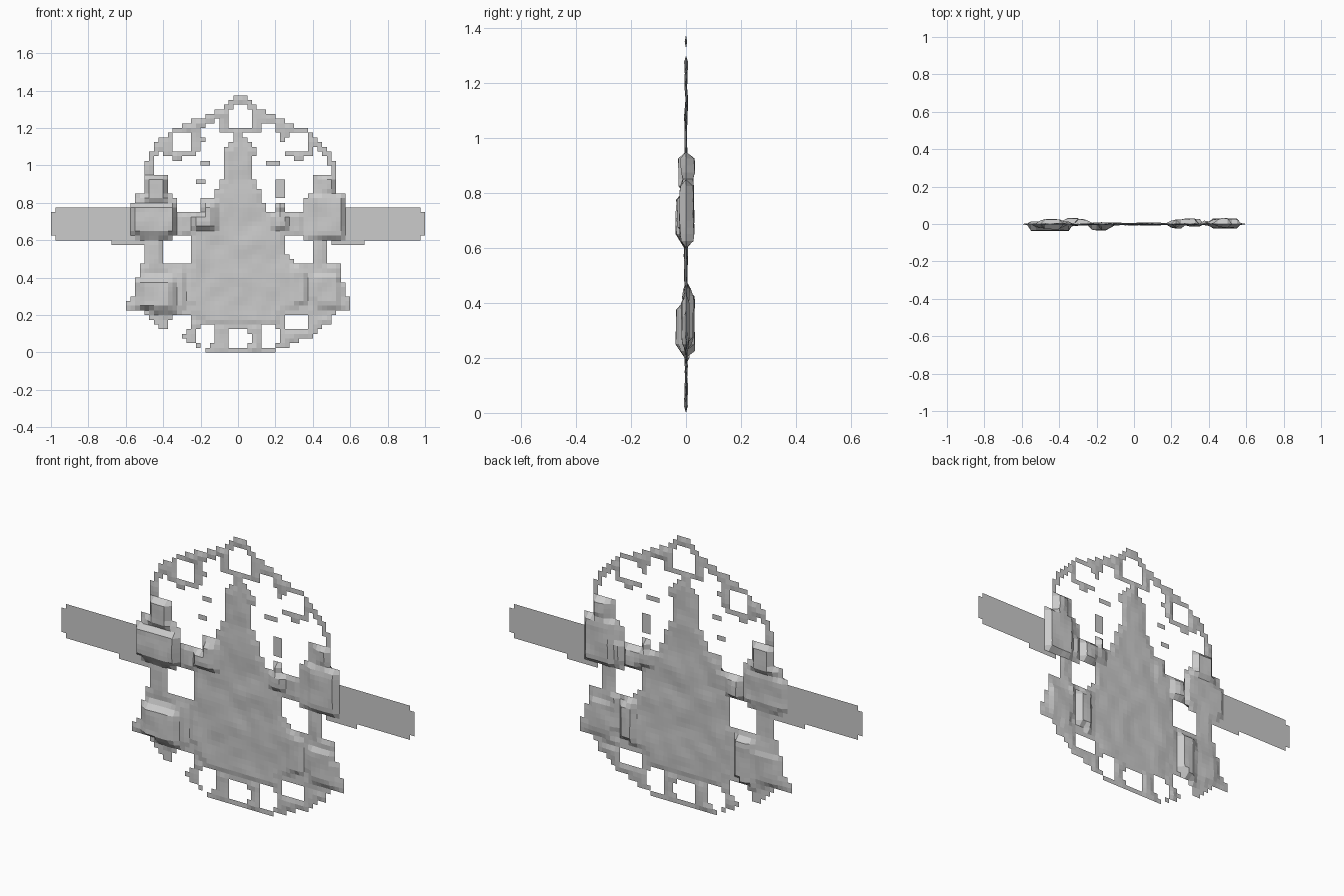
import bpy, bmesh, math
from mathutils import noise, Vector

C = 0.025           # cell size of the stepped outline
used = set()        # cells already taken by an earlier part


def inside(poly, x, z):
    hit = False
    for (x1, z1), (x2, z2) in zip(poly, poly[1:] + poly[:1]):
        if (z1 > z) != (z2 > z) and x < x1 + (z - z1) * (x2 - x1) / (z2 - z1):
            hit = not hit
    return hit


def box(x0, x1, z0, z1):
    return [(x0, z0), (x1, z0), (x1, z1), (x0, z1)]


def octagon(x0, x1, z0, z1, c=0.03):
    return [(x0 + c, z0), (x1 - c, z0), (x1, z0 + c), (x1, z1 - c),
            (x1 - c, z1), (x0 + c, z1), (x0, z1 - c), (x0, z0 + c)]


# raised lumps: x0, x1, z0, z1, front height, back height
LUMPS = [
    (-.57, -.33, .62, .80, .036, .012), (-.51, -.37, .80, .95, .028, .024),
    (-.53, -.34, .22, .40, .036, .012), (-.38, -.27, .20, .44, .010, .030),
    (-.24, -.12, .66, .80, .032, .008), (-.33, -.24, .62, .74, .006, .028),
    (.19, .27, .66, .80, .026, .022), (.26, .38, .63, .74, .004, .030),
    (.40, .57, .61, .84, .022, .028), (.44, .54, .84, .95, .020, .030),
    (.28, .40, .24, .46, .012, .026), (.40, .55, .24, .42, .016, .012),
]


def relief(x, z):
    f = b = 0.004
    for x0, x1, z0, z1, hf, hb in LUMPS:
        d = min(x - x0, x1 - x, z - z0, z1 - z)
        k = max(0.0, min(1.0, (d + 0.012) / 0.03))
        f, b = max(f, k * hf), max(b, k * hb)
    n = noise.noise(Vector((x * 11, z * 11, 0.3))) * 0.006
    return -f + n, b + n


def part(name, solids, holes=(), flat=False):
    """Stepped plate: rasterise outlines, front and back skins meet at the rim."""
    cells = set()
    for i in range(-40, 40):
        for j in range(56):
            x, z = (i + .5) * C, (j + .5) * C
            if (i, j) in used or any(inside(h, x, z) for h in holes):
                continue
            if any(inside(s, x, z) for s in solids):
                cells.add((i, j))
    used.update(cells)
    bm = bmesh.new()
    vf, vb = {}, {}

    def vert(i, j, back):
        around = [(i - 1, j - 1), (i, j - 1), (i - 1, j), (i, j)]
        rim = flat or any(c not in cells for c in around)
        table = vf if rim else (vb if back else vf)
        if (i, j) not in table:
            y = 0.0 if rim else relief(i * C, j * C)[back]
            table[i, j] = bm.verts.new((i * C, y, j * C))
        return table[i, j]

    for i, j in sorted(cells):
        loop = [(i, j), (i + 1, j), (i + 1, j + 1), (i, j + 1)]
        front = bm.faces.new([vert(a, b, 0) for a, b in loop])
        back = [vert(a, b, 1) for a, b in reversed(loop)]
        if set(back) != set(front.verts):
            bm.faces.new(back)
    me = bpy.data.meshes.new(name)
    bm.to_mesh(me)
    bm.free()
    ob = bpy.data.objects.new(name, me)
    bpy.context.collection.objects.link(ob)
    return ob


# central spired body with its side bridges
part("central_body", [
    [(-.02, 1.2), (.03, 1.2), (.04, 1.14), (.09, 1.09), (.08, .95), (.12, .86),
     (.14, .8), (.17, .74), (.26, .62), (.26, .53), (.3, .47), (.37, .46),
     (.39, .25), (.25, .22), (.2, .14), (-.2, .15), (-.26, .23), (-.28, .44),
     (-.25, .5), (-.25, .62), (-.19, .72), (-.14, .8), (-.1, .9), (-.07, .97),
     (-.07, 1.09), (-.03, 1.14)],
    box(-.33, -.17, .62, .74), box(-.23, -.12, .67, .76), box(-.2, -.12, .75, .825),
    box(.15, .36, .63, .74), box(.19, .26, .73, .8)])

# upper and lower side pads with connecting legs
part("left_pad", [
    [(-.51, .95), (-.375, .95), (-.375, .87), (-.33, .83), (-.33, .62),
     (-.39, .59), (-.39, .47), (-.5, .47), (-.5, .6), (-.58, .62), (-.58, .74),
     (-.55, .83), (-.51, .86)],
    [(-.54, .475), (-.27, .475), (-.27, .24), (-.33, .2), (-.38, .15),
     (-.45, .2), (-.5, .225), (-.6, .225), (-.6, .25), (-.55, .3), (-.55, .38), (-.52, .4)]])
part("right_pad", [
    [(.39, .95), (.535, .95), (.535, .86), (.575, .83), (.575, .6), (.48, .6),
     (.48, .47), (.4, .47), (.4, .6), (.34, .62), (.34, .8), (.39, .84)],
    [(.3, .485), (.55, .475), (.55, .4), (.61, .25), (.61, .225), (.5, .22),
     (.4, .2), (.3, .24)]])

# horizontal bar ends
for name, s in (("left_bar", -1), ("right_bar", 1)):
    part(name, [[(s * .5, .785), (s * .96, .785), (s * .985, .75), (s, .72), (s, .67),
                 (s * .985, .63), (s * .96, .6), (s * .67, .6), (s * .67, .575),
                 (s * .5, .575)]], flat=True)

# upper pierced arch
part("upper_arch", [
    [(-.5, .95), (-.5, 1.0), (-.45, 1.1), (-.36, 1.19), (-.26, 1.23), (-.1, 1.3),
     (-.04, 1.34), (0, 1.375), (.03, 1.375), (.06, 1.34), (.13, 1.3), (.27, 1.23),
     (.36, 1.19), (.46, 1.1), (.52, 1.02), (.535, .95),
     (.5, .95), (.49, 1.0), (.43, 1.09), (.39, 1.1), (.39, 1.05), (.33, 1.03),
     (.24, 1.05), (.24, 1.13), (.19, 1.22), (.125, 1.24), (.11, 1.17),
     (-.09, 1.17), (-.1, 1.24), (-.18, 1.23), (-.2, 1.12), (-.22, 1.05),
     (-.33, 1.03), (-.38, 1.05), (-.42, 1.08), (-.46, 1.0), (-.46, .95)]],
     [octagon(-.355, -.25, 1.07, 1.18, .02), octagon(-.06, .075, 1.19, 1.315),
      octagon(.26, .37, 1.065, 1.18, .02)])

# lower pierced arch
part("lower_arch", [
    [(-.5, .225), (-.44, .14), (-.36, .12), (-.29, .08), (-.23, .035), (-.16, 0),
     (.175, 0), (.25, .03), (.38, .08), (.44, .13), (.5, .15), (.52, .225),
     (.4, .26), (-.3, .26)]],
    [octagon(-.365, -.25, .11, .205, .02), octagon(-.225, -.115, .03, .155),
     octagon(-.06, .07, .02, .13), octagon(.115, .22, .03, .155),
     octagon(.26, .38, .12, .205, .02)])

# small loose studs inside the opening
STUDS = [(-.2, -.15, 1.0, 1.035), (-.225, -.18, .89, .935), (-.2, -.165, 1.12, 1.15),
         (.155, .22, 1.0, 1.035), (.2, .24, .83, .93)]
for n, s in enumerate(STUDS):
    part("stud_%d" % (n + 1), [box(*s)], flat=True)
